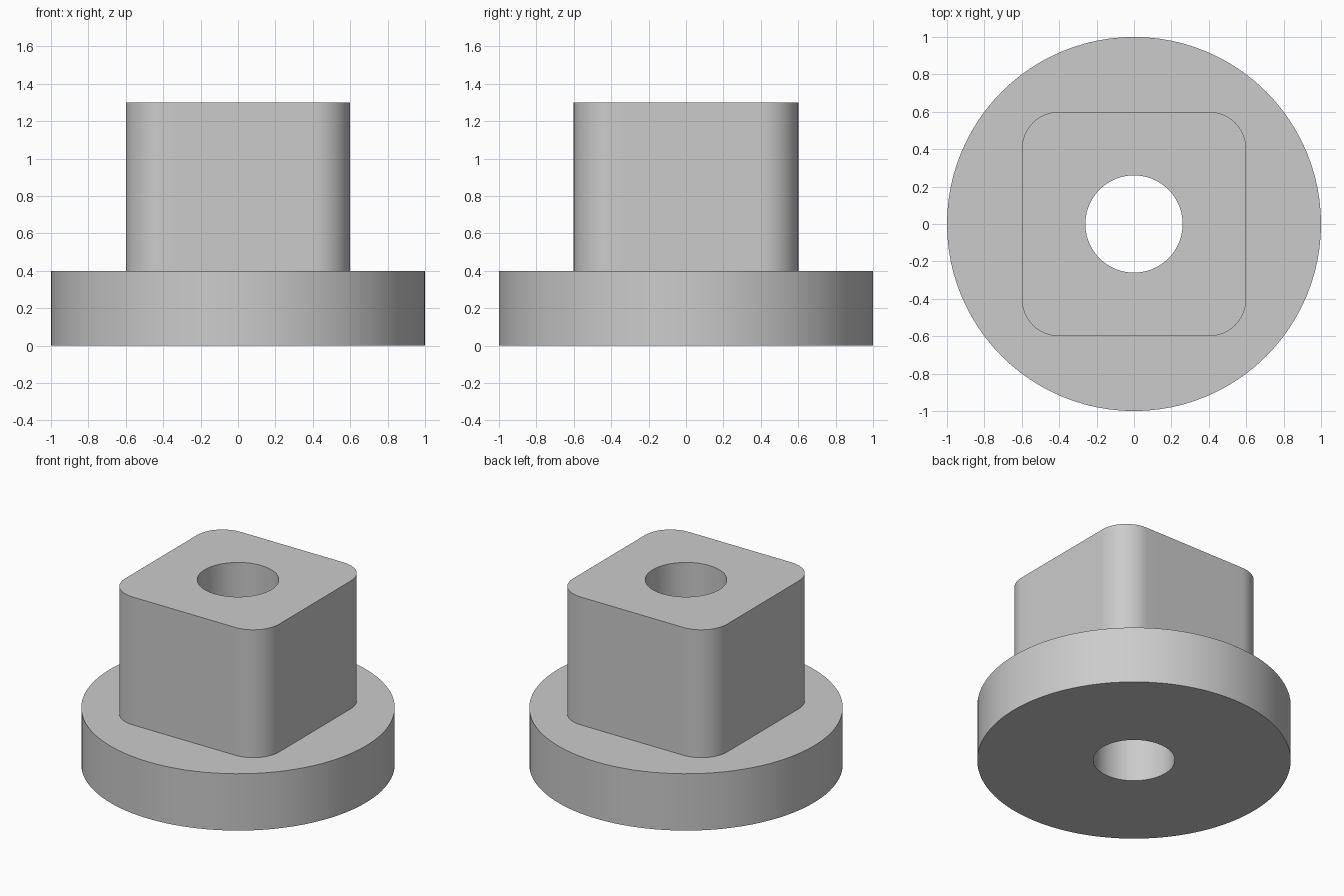
import bpy, bmesh
from math import sin, cos, pi, radians

if "Cube" in bpy.data.objects:
    bpy.data.objects.remove(bpy.data.objects["Cube"])

N = 96           # points per loop
Q = N // 4       # points per quadrant
ARC = 12         # corner arc segments per quadrant
SIDE = Q - ARC   # straight side segments per quadrant


def circle(r):
    return [(r * cos(2 * pi * i / N), r * sin(2 * pi * i / N)) for i in range(N)]


def rounded_square(half, r):
    """Loop starting at the middle of the +x side, in step with circle()."""
    c = half - r
    quarter = [(half, c * i / (SIDE / 2)) for i in range(SIDE // 2)]
    quarter += [(c + r * cos(pi / 2 * i / ARC), c + r * sin(pi / 2 * i / ARC))
                for i in range(ARC + 1)]
    quarter += [(c * (1 - i / (SIDE / 2)), half) for i in range(1, SIDE // 2)]
    pts = []
    for _ in range(4):
        pts += quarter
        quarter = [(-y, x) for x, y in quarter]
    return pts


# Loops in order: bore, flange, square boss, back to the bore
hole, disc, square = circle(0.26), circle(1.0), rounded_square(0.6, 0.2)
sections = [(hole, 0), (disc, 0), (disc, 0.4), (square, 0.4), (square, 1.3), (hole, 1.3)]

bm = bmesh.new()
rings = [[bm.verts.new((x, y, z)) for x, y in loop] for loop, z in sections]
for a, b in zip(rings, rings[1:] + rings[:1]):
    for i in range(N):
        j = (i + 1) % N
        bm.faces.new((a[i], a[j], b[j], b[i]))
bmesh.ops.recalc_face_normals(bm, faces=bm.faces)

mesh = bpy.data.meshes.new("flanged_square_bushing")
bm.to_mesh(mesh)
bm.free()
bushing = bpy.data.objects.new("flanged_square_bushing", mesh)
bpy.context.collection.objects.link(bushing)

# Smooth round walls, sharp rims
bpy.context.view_layer.objects.active = bushing
bushing.select_set(True)
bpy.ops.object.shade_smooth_by_angle(angle=radians(30))
